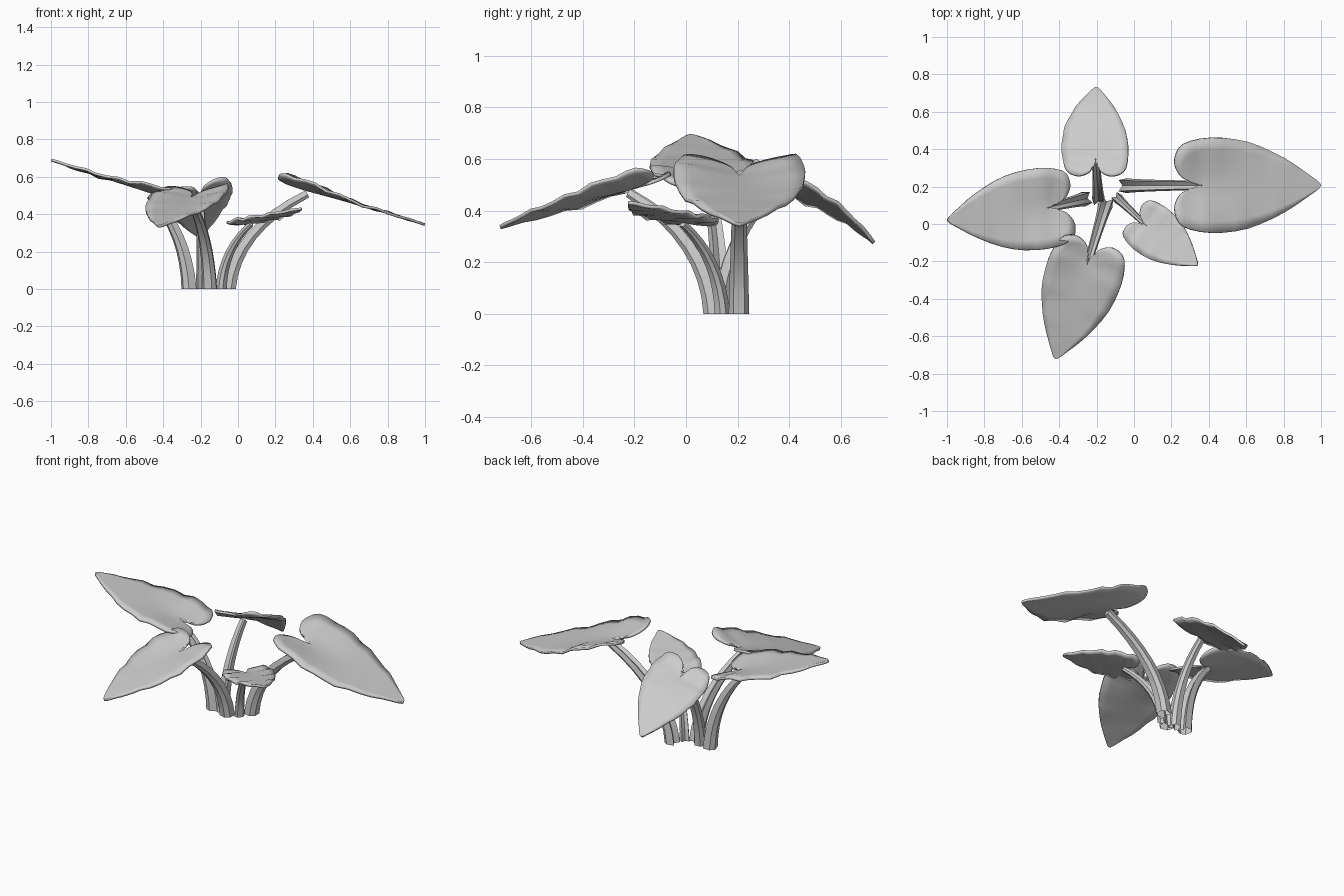
import bpy, bmesh, math
from mathutils import Vector
from mathutils.geometry import interpolate_bezier

if "Cube" in bpy.data.objects:
    bpy.data.objects.remove(bpy.data.objects["Cube"])

# half outline of a heart leaf: (along, across), notch at 0, tip at 1
OUTLINE = [(0, 0), (-.06, .025), (-.17, .055), (-.235, .13), (-.255, .23), (-.19, .35),
           (.05, .405), (.37, .37), (.68, .235), (.92, .075), (.985, .025), (1, 0)]
# grooved stem section: (side, up)
SECTION = [(-1, -.3), (-.55, -.95), (.55, -.95), (1, -.3), (.75, .8), (0, .3), (-.75, .8)]


def smooth_line(pts, n):
    out = []
    P = [Vector((p[0], p[1], 0)) for p in pts]
    for i in range(len(P) - 1):
        a, b = P[i], P[i + 1]
        ta = (b - P[max(i - 1, 0)]) / 6
        tb = (P[min(i + 2, len(P) - 1)] - a) / 6
        out += interpolate_bezier(a, a + ta, b - tb, b, n + 1)[:-1]
    return out + [P[-1]]


def finish(bm, name, angle):
    bmesh.ops.remove_doubles(bm, verts=bm.verts, dist=1e-4)
    bmesh.ops.recalc_face_normals(bm, faces=bm.faces)
    me = bpy.data.meshes.new(name)
    bm.to_mesh(me)
    bm.free()
    ob = bpy.data.objects.new(name, me)
    bpy.context.collection.objects.link(ob)
    bpy.context.view_layer.objects.active = ob
    for o in bpy.context.selected_objects:
        o.select_set(False)
    ob.select_set(True)
    bpy.ops.object.shade_smooth_by_angle(angle=math.radians(angle))
    return ob


def leaf(name, notch, tip, width, cup, arch, roll):
    P, axis = Vector(notch), Vector(tip) - Vector(notch)
    L = axis.length
    a = axis / L
    lat = a.cross(Vector((0, 0, 1))).normalized()
    lat = (lat + Vector((0, 0, roll))).normalized()
    nor = lat.cross(a).normalized()
    line = smooth_line(OUTLINE, 3)
    bm = bmesh.new()
    R = 4
    for side in (1, -1):
        rows = []
        for p in line:
            spine = max(0, p.x)
            row = []
            for k in range(R + 1):
                t = k / R
                u = spine + (p.x - spine) * t
                v = p.y * t * width
                # lobes turn up, the front half stays flat
                fade = max(0, min(1, 1 - (u + .05) / .5))
                h = cup * fade * min(1, abs(v) / (.35 * width)) ** 1.3
                h += arch * 4 * max(0, u) * (1 - max(0, u))
                h += .02 * abs(v) * math.sin(u * 22 + side)
                row.append(bm.verts.new(P + L * (a * u + lat * v * side) + nor * h))
            rows.append(row)
        for r, s in zip(rows, rows[1:]):
            for k in range(R):
                bm.faces.new((r[k], r[k + 1], s[k + 1], s[k]))
    bmesh.ops.remove_doubles(bm, verts=bm.verts, dist=1e-4)
    bmesh.ops.dissolve_degenerate(bm, edges=bm.edges, dist=1e-5)
    ob = finish(bm, name, 50)
    # leaf thickness
    mod = ob.modifiers.new("thickness", 'SOLIDIFY')
    mod.thickness = .014
    mod.offset = 0


def stem(name, base, top, r0, r1):
    p0 = Vector((base[0], base[1], 0))
    p2 = Vector(top) - Vector((0, 0, r1 * .8))
    flat = Vector((p2.x - p0.x, p2.y - p0.y, 0))
    side = Vector((0, 0, 1)).cross(flat).normalized()
    p1 = p0 + flat * .08 + Vector((0, 0, p2.z * .62))
    bm = bmesh.new()
    rings = []
    N = 8
    for i in range(N + 1):
        t = i / N
        c = p0 * (1 - t) ** 2 + p1 * 2 * t * (1 - t) + p2 * t * t
        tan = ((p1 - p0) * (1 - t) + (p2 - p1) * t).normalized()
        if i == 0:
            tan = Vector((0, 0, 1))
        up = tan.cross(side)
        if up.dot(flat) > 0:
            up = -up
        r = r0 + (r1 - r0) * t
        rings.append([bm.verts.new(c + r * (side * x + up * y)) for x, y in SECTION])
    n = len(SECTION)
    for r, s in zip(rings, rings[1:]):
        for k in range(n):
            bm.faces.new((r[k], r[(k + 1) % n], s[(k + 1) % n], s[k]))
    bm.faces.new(rings[-1])
    finish(bm, name, 30)


# name, stem base, notch, tip, width, cup, arch, roll, stem radii
PLANT = [
    ("right", (-.05, .205), (.37, .207, .53), (.998, .207, .345), .96, .045, .005, 0, .04, .024),
    ("left", (-.26, .135), (-.47, .085, .52), (-.998, .02, .69), .96, .035, .0, 0, .04, .022),
    ("back", (-.19, .13), (-.205, .35, .50), (-.2, .728, .275), 1.02, .012, .035, .22, .034, .02),
    ("front", (-.15, .11), (-.25, -.22, .485), (-.42, -.72, .335), .93, .035, .01, -.04, .04, .02),
    ("small", (-.09, .14), (.07, -.012, .36), (.34, -.22, .43), 1.0, .01, .0, 0, .028, .014),
]
for nm, base, notch, tip, w, cup, arch, roll, r0, r1 in PLANT:
    leaf(nm + "_leaf", notch, tip, w, cup, arch, roll)
    stem(nm + "_stem", base, notch, r0, r1)
